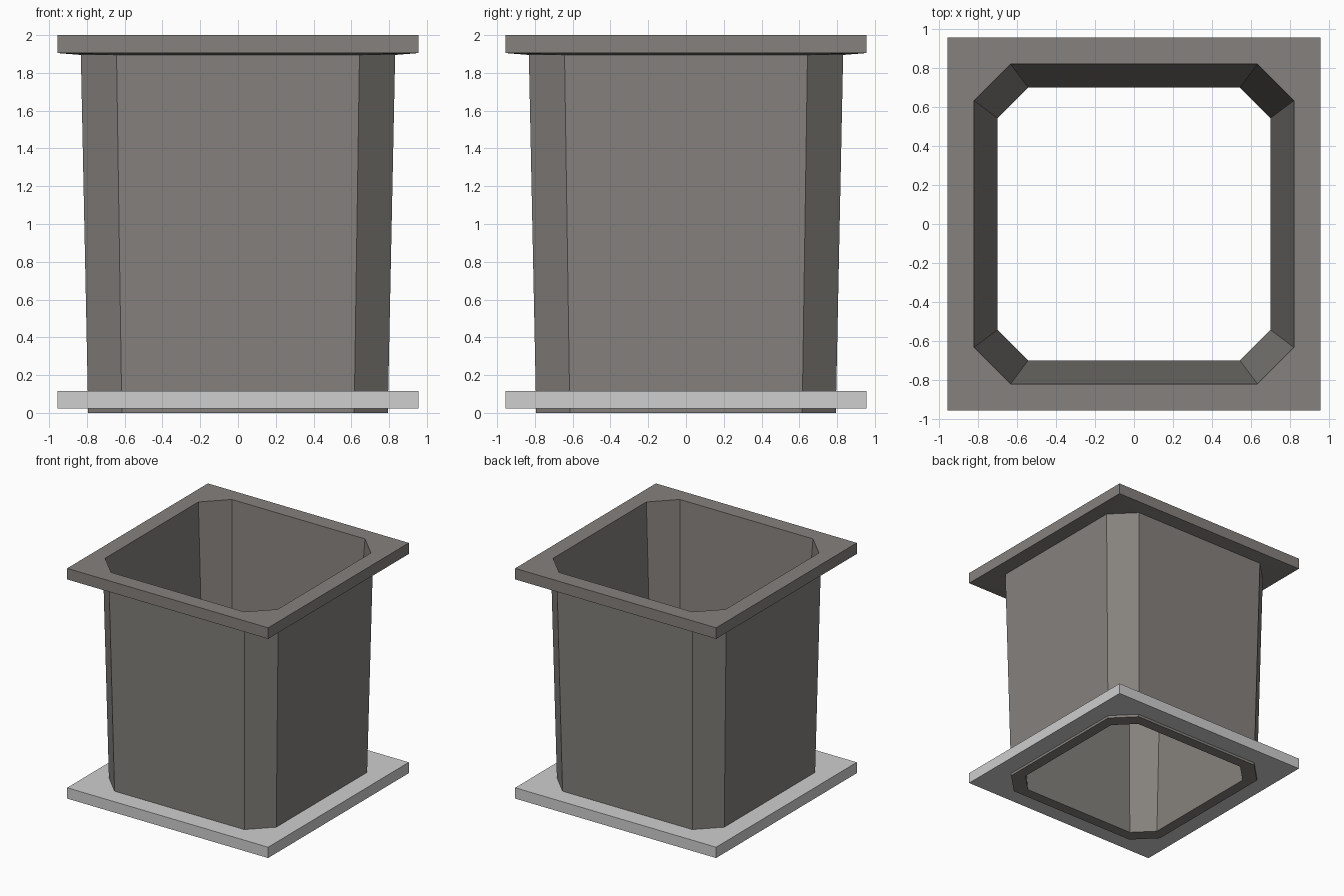
import bpy, bmesh

if "Cube" in bpy.data.objects:
    bpy.data.objects.remove(bpy.data.objects["Cube"])


def material(name, color):
    m = bpy.data.materials.new(name)
    m.diffuse_color = (*color, 1)
    m.use_nodes = True
    m.node_tree.nodes["Principled BSDF"].inputs["Base Color"].default_value = m.diffuse_color
    return m


def ring(bm, half, corner, z):
    """Chamfered square loop; corner == half gives a sharp square."""
    h, c = half, corner
    pts = [(h, -c), (h, c), (c, h), (-c, h), (-h, c), (-h, -c), (-c, -h), (c, -h)]
    return [bm.verts.new((x, y, z)) for x, y in pts]


def loft(name, sections, mat):
    """Closed loop of sections, skinned into a hollow solid."""
    bm = bmesh.new()
    rings = [ring(bm, *s) for s in sections]
    for a, b in zip(rings, rings[1:] + rings[:1]):
        for i in range(8):
            j = (i + 1) % 8
            bm.faces.new((a[i], a[j], b[j], b[i]))
    # Sharp square corners collapse to triangles
    bmesh.ops.remove_doubles(bm, verts=bm.verts, dist=0.0005)
    bmesh.ops.recalc_face_normals(bm, faces=bm.faces)
    me = bpy.data.meshes.new(name)
    bm.to_mesh(me)
    bm.free()
    me.materials.append(mat)
    ob = bpy.data.objects.new(name, me)
    bpy.context.collection.objects.link(ob)
    return ob


dark = material("warm dark grey", (0.235, 0.22, 0.205))
light = material("light grey", (0.62, 0.62, 0.62))

# Tapered eight-sided shaft with its square top rim
loft("shaft_with_rim", [
    (0.70, 0.543, 0.0),       # bottom opening
    (0.793, 0.615, 0.0),      # foot
    (0.832, 0.643, 1.895),    # under the rim
    (0.955, 0.955, 1.905),    # rim underside
    (0.955, 0.955, 2.0),      # rim top
    (0.82, 0.633, 2.0),       # top opening
], dark)

# Square base collar around the shaft
loft("base_collar", [
    (0.955, 0.955, 0.022),
    (0.955, 0.955, 0.115),
    (0.79, 0.61, 0.115),
    (0.79, 0.61, 0.022),
], light)
